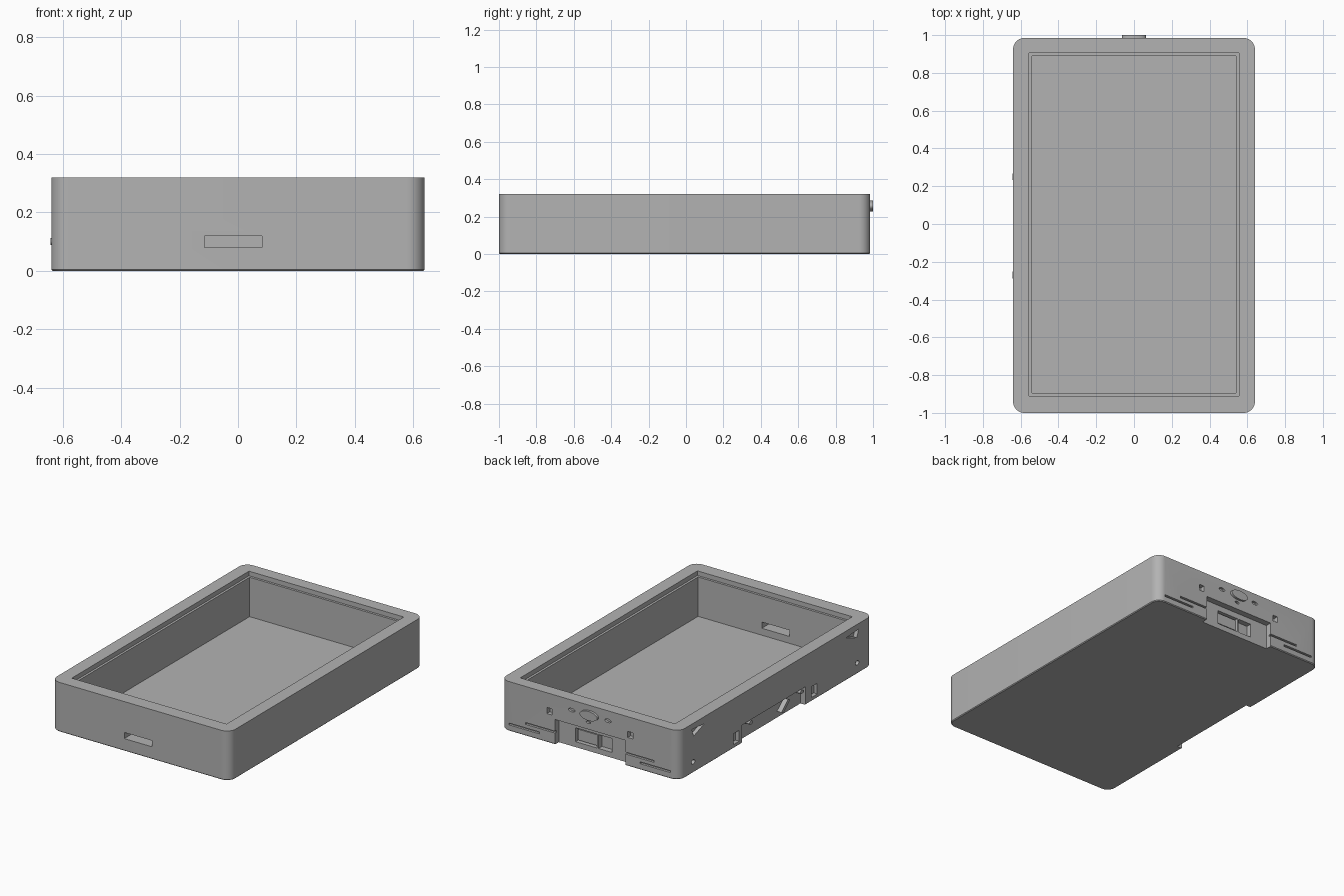
import bpy, bmesh
from mathutils import Vector, Matrix

old = bpy.data.objects.get("Cube")
if old:
    bpy.data.objects.remove(old, do_unlink=True)

grey = bpy.data.materials.new("case grey")
grey.use_nodes = True
grey.diffuse_color = (0.45, 0.45, 0.45, 1)
grey.node_tree.nodes["Principled BSDF"].inputs["Base Color"].default_value = grey.diffuse_color


def add_object(name, bm):
    mesh = bpy.data.meshes.new(name)
    bm.to_mesh(mesh)
    bm.free()
    mesh.materials.append(grey)
    obj = bpy.data.objects.new(name, mesh)
    bpy.context.collection.objects.link(obj)
    return obj


def box(name, x, y, z):
    """Box from (low, high) ranges on each axis."""
    bm = bmesh.new()
    bmesh.ops.create_cube(bm, size=1)
    for v in bm.verts:
        v.co = Vector([(r[0] + r[1]) / 2 + c * (r[1] - r[0]) for r, c in zip((x, y, z), v.co)])
    return add_object(name, bm)


def disc(name, centre, rx, rz, depth, axis):
    """Elliptic cylinder whose axis runs along x or y."""
    bm = bmesh.new()
    bmesh.ops.create_cone(bm, cap_ends=True, segments=32, radius1=1, radius2=1, depth=1)
    turn = Matrix.Rotation(1.5707963, 4, "X")
    spin = Matrix.Rotation(1.5707963, 4, "Z") if axis == "X" else Matrix.Identity(4)
    bm.transform(Matrix.Translation(centre) @ spin @ turn @ Matrix.Diagonal((rx, rz, depth, 1)))
    return add_object(name, bm)


def prism(name, points, x0, x1):
    """Outline in (y, z) extruded along x."""
    bm = bmesh.new()
    face = bm.faces.new([bm.verts.new((x0, y, z)) for y, z in points])
    new = bmesh.ops.extrude_face_region(bm, geom=[face])["geom"]
    for v in new:
        if isinstance(v, bmesh.types.BMVert):
            v.co.x = x1
    bmesh.ops.recalc_face_normals(bm, faces=bm.faces)
    return add_object(name, bm)


def cut(target, cutter):
    mod = target.modifiers.new("cut", "BOOLEAN")
    mod.operation, mod.solver, mod.object = "DIFFERENCE", "EXACT", cutter
    bpy.context.view_layer.objects.active = target
    bpy.ops.object.modifier_apply(modifier=mod.name)
    bpy.data.objects.remove(cutter, do_unlink=True)


# Tray body: rounded corners and a fine bottom chamfer
W, FRONT, BACK, H = 0.64, -1.0, 0.985, 0.32
case = box("case", (-W, W), (FRONT, BACK), (0, H))
bm = bmesh.new()
bm.from_mesh(case.data)
upright = [e for e in bm.edges if abs(e.verts[0].co.z - e.verts[1].co.z) > 0.1]
bmesh.ops.bevel(bm, geom=upright, offset=0.06, segments=10, profile=0.5, affect="EDGES")
low = [e for e in bm.edges if all(v.co.z < 0.001 for v in e.verts)]
bmesh.ops.bevel(bm, geom=low, offset=0.005, segments=1, affect="EDGES")
bm.to_mesh(case.data)
bm.free()

# Cavity with a shallow ledge around the rim, and the front slot
cut(case, box("cavity", (-0.54, 0.54), (-0.895, 0.89), (0.035, 0.5)))
cut(case, box("ledge", (-0.555, 0.555), (-0.91, 0.905), (0.29, 0.5)))
cut(case, box("slot", (-0.115, 0.083), (-1.1, -0.8), (0.08, 0.12)))

# Back notch with its socket window
cut(case, box("back_notch", (-0.255, 0.25), (0.945, 1.1), (-0.1, 0.162)))
cut(case, box("socket", (-0.13, 0.13), (0.91, 1.0), (0.035, 0.125)))

# Back grooves, square holes and round holes
for s in (-1, 1):
    for a, b, z in ((0.36, 0.58, 0.045), (0.2, 0.46, 0.08)):
        x = sorted((s * a, s * b))
        cut(case, box("groove", x, (0.97, 1.1), (z - 0.006, z + 0.006)))
    cut(case, box("square_hole", (s * 0.29 - 0.018, s * 0.29 + 0.018), (0.955, 1.1), (0.185, 0.225)))
    cut(case, disc("round_hole", (s * 0.13, 0.985, 0.255), 0.023, 0.011, 0.03, "Y"))
cut(case, disc("small_hole", (0.01, 0.985, 0.208), 0.016, 0.008, 0.03, "Y"))

# Right side: long notch, latch pockets, triangular vents, screw holes
cut(case, box("side_notch", (-0.8, -0.603), (-0.31, 0.34), (-0.1, 0.118)))
for s in (-1, 1):
    y = 0.4 * s
    cut(case, box("latch_pocket", (-0.8, -0.615), (y - 0.03, y + 0.03), (0.025, 0.095)))
    y = 0.79 * s
    vent = [(y + s * 0.065, 0.285), (y + s * 0.045, 0.235), (y - s * 0.065, 0.275)]
    cut(case, prism("vent", vent, -0.8, -0.615))
    cut(case, disc("screw_hole", (-0.64, 0.84 * s, 0.07), 0.018, 0.014, 0.04, "X"))

bpy.ops.object.select_all(action="DESELECT")
case.select_set(True)
bpy.context.view_layer.objects.active = case
bpy.ops.object.shade_smooth_by_angle(angle=0.5)

# Oval button on the back
button = disc("oval_button", (0, 0.985, 0.257), 0.063, 0.03, 0.03, "Y")

# Socket slider and its divider
box("socket_slider", (-0.02, 0.118), (0.905, 0.935), (0.045, 0.115))
box("socket_divider", (-0.035, -0.025), (0.905, 0.945), (0.035, 0.125))

# Lever and clip pins inside the side notch
prism("side_lever", [(-0.07, 0.04), (-0.09, 0.03), (-0.16, 0.09), (-0.14, 0.1)], -0.635, -0.6)
for i, y in enumerate((0.25, -0.27)):
    disc(f"clip_pin_{i + 1}", (-0.62, y, 0.1), 0.018, 0.012, 0.045, "X")

for obj in bpy.context.collection.objects:
    if obj.name.startswith(("oval", "clip")):
        bpy.ops.object.select_all(action="DESELECT")
        obj.select_set(True)
        bpy.context.view_layer.objects.active = obj
        bpy.ops.object.shade_smooth_by_angle(angle=0.5)
